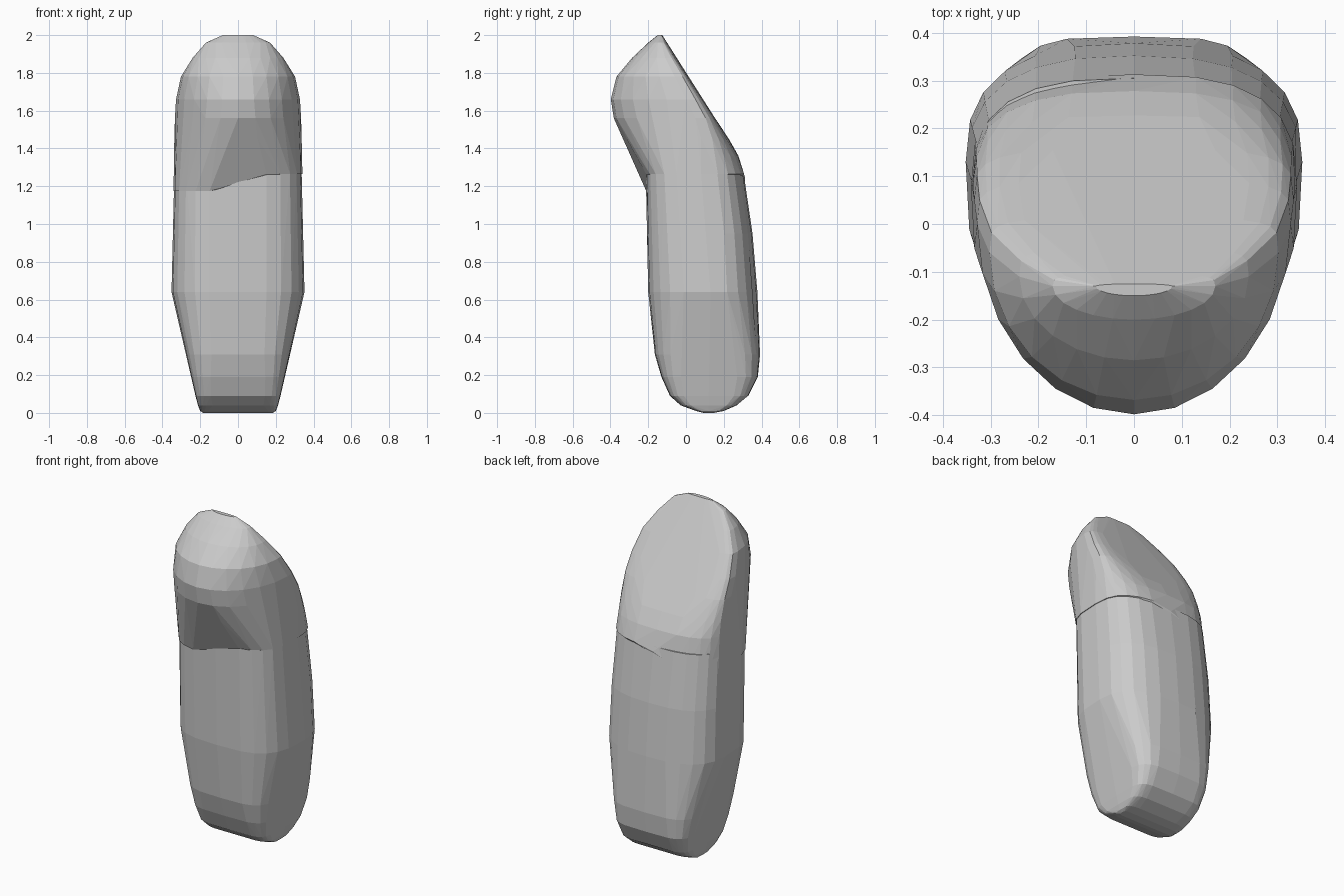
import bpy, bmesh
from math import sin, cos, pi

if "Cube" in bpy.data.objects:
    bpy.data.objects.remove(bpy.data.objects["Cube"])


def ring(z, y_front, y_back, y_wide, half, n_front, n_back, count=24):
    """Rounded-box section with separate front and back roundness."""
    pts = []
    for i in range(count):
        a = 2 * pi * i / count
        c, s = cos(a), sin(a)
        n = n_back if s > 0 else n_front
        x = half * abs(c) ** (2 / n) * (1 if c >= 0 else -1)
        reach = (y_back - y_wide) if s > 0 else (y_wide - y_front)
        y = y_wide + reach * abs(s) ** (2 / n) * (1 if s >= 0 else -1)
        pts.append((x, y, z))
    return pts


def hull(name, pts):
    """Faceted convex shell around the sections."""
    bm = bmesh.new()
    for p in pts:
        bm.verts.new(p)
    bmesh.ops.remove_doubles(bm, verts=bm.verts, dist=0.002)
    res = bmesh.ops.convex_hull(bm, input=bm.verts)
    junk = {g for g in res["geom_interior"] + res["geom_unused"]
            if isinstance(g, bmesh.types.BMVert)}
    bmesh.ops.delete(bm, geom=list(junk), context='VERTS')
    bmesh.ops.dissolve_limit(bm, angle_limit=0.03, verts=bm.verts, edges=bm.edges)
    bmesh.ops.recalc_face_normals(bm, faces=bm.faces)
    me = bpy.data.meshes.new(name)
    bm.to_mesh(me)
    bm.free()
    ob = bpy.data.objects.new(name, me)
    bpy.context.collection.objects.link(ob)
    return ob


# Lower body: rounded column narrowing to a wedge-like foot
body = []
for s in [
    (0.00, 0.09, 0.15, 0.12, 0.185, 6, 6),
    (0.01, 0.05, 0.20, 0.12, 0.200, 6, 6),
    (0.04, -0.03, 0.27, 0.12, 0.212, 6, 6),
    (0.09, -0.085, 0.33, 0.12, 0.225, 6, 6),
    (0.19, -0.13, 0.38, 0.12, 0.248, 5, 5),
    (0.31, -0.165, 0.392, 0.12, 0.276, 4, 4),
    (0.64, -0.20, 0.378, 0.13, 0.352, 3.2, 2.6),
    (0.95, -0.207, 0.352, 0.12, 0.348, 3.2, 2.6),
    (1.27, -0.213, 0.305, 0.08, 0.337, 3.4, 2.8),
]:
    body += ring(*s)
hull("lower_body", body)

# Upper body: dome in front, flat slope behind
head = []
for s in [
    (2.00, -0.15, -0.125, -0.13, 0.08, 2, 2),
    (1.96, -0.20, -0.105, -0.13, 0.17, 2, 4),
    (1.88, -0.285, -0.053, -0.11, 0.24, 2, 5),
    (1.78, -0.368, 0.012, -0.06, 0.302, 2, 5),
    (1.66, -0.398, 0.091, 0.00, 0.328, 2, 4.5),
    (1.56, -0.382, 0.156, 0.05, 0.334, 2.1, 4),
    (1.45, -0.325, 0.227, 0.08, 0.337, 2.3, 3),
    (1.36, -0.27, 0.278, 0.08, 0.339, 2.7, 2.8),
]:
    head += ring(*s)
# Lower rim dips on the left side
for x, y, z in ring(1.265, -0.217, 0.313, 0.08, 0.341, 3.3, 2.8):
    head.append((x, y, z - 0.09 * min(1, max(0, (0.05 - x) / 0.2))))
hull("upper_body", head)
